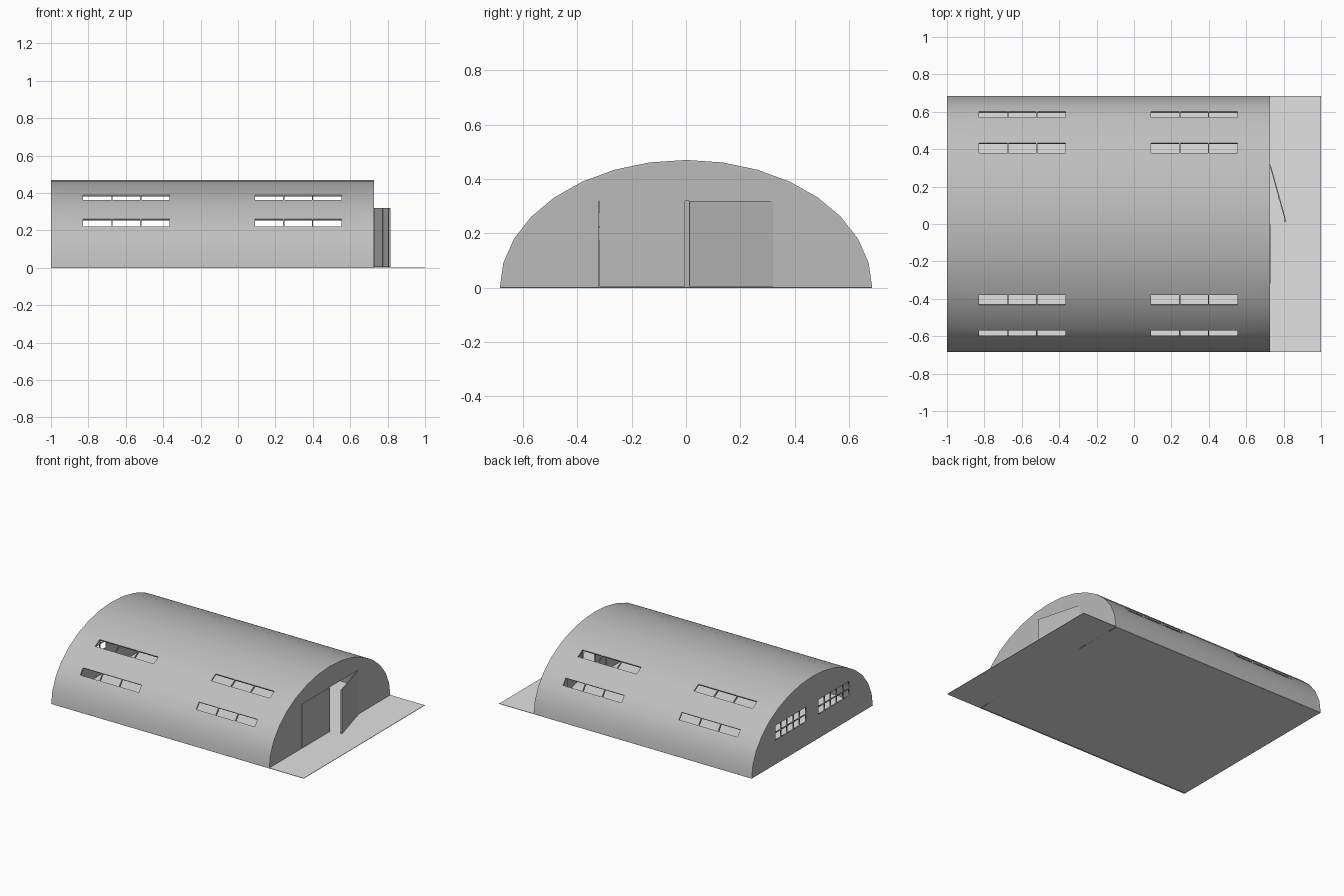
import bpy, bmesh, math
from mathutils import Vector

if "Cube" in bpy.data.objects:
    bpy.data.objects.remove(bpy.data.objects["Cube"])

HALF_W, HEIGHT, BACK, FRONT = 0.685, 0.47, -1.0, 0.727


def material(name, v):
    m = bpy.data.materials.new(name)
    m.diffuse_color = (v, v, v, 1)
    m.use_nodes = True
    m.node_tree.nodes["Principled BSDF"].inputs["Base Color"].default_value = m.diffuse_color
    return m


SHELL = material("shell grey", 0.52)
WALL = material("wall grey", 0.49)
FLOOR = material("floor light grey", 0.76)


def arc(k, s=1.0):
    a = math.pi * k / 16
    return Vector((HALF_W * s * math.cos(a), HEIGHT * s * math.sin(a)))


def add(name, data, mat):
    ob = bpy.data.objects.new(name, data)
    bpy.context.collection.objects.link(ob)
    data.materials.append(mat)
    return ob


def to_mesh(ob):
    bpy.ops.object.select_all(action='DESELECT')
    ob.select_set(True)
    bpy.context.view_layer.objects.active = ob
    bpy.ops.object.convert(target='MESH')


def box(bm, lo, hi):
    r = bmesh.ops.create_cube(bm, size=1)
    for v in r["verts"]:
        v.co = Vector([l + (c + 0.5) * (h - l) for l, h, c in zip(lo, hi, v.co)])


# Curved roof: grid of facets, window cells left out
profile, open_rows = [], []
for k in range(16):
    profile.append(arc(k))
    if k in (2, 4, 11, 13):
        open_rows.append(len(profile) if k < 8 else len(profile) - 1)
        profile.append((arc(k) + arc(k + 1)) / 2)
profile.append(arc(16))

xs, open_cols = [BACK], []
for start in (-0.829, 0.09):
    for n in range(3):                      # three panes between thin bars
        a = start + n * 0.1545
        open_cols.append(len(xs))
        xs += [a + (0.003 if n else 0), a + 0.1545 - (0.003 if n < 2 else 0)]
xs.append(FRONT)

bm = bmesh.new()
grid = [[bm.verts.new((x, p.x, p.y)) for p in profile] for x in xs]
for i in range(len(xs) - 1):
    for j in range(len(profile) - 1):
        if not (i in open_cols and j in open_rows):
            bm.faces.new((grid[i][j], grid[i][j + 1], grid[i + 1][j + 1], grid[i + 1][j]))
me = bpy.data.meshes.new("curved_roof")
bm.to_mesh(me)
bm.free()
roof = add("curved_roof", me, SHELL)
mod = roof.modifiers.new("thickness", 'SOLIDIFY')
mod.thickness, mod.offset = 0.01, -1
to_mesh(roof)
bpy.ops.object.shade_smooth_by_angle(angle=math.radians(30))


# End walls: filled outlines with holes
def end_wall(name, x, loops):
    cu = bpy.data.curves.new(name, 'CURVE')
    cu.dimensions, cu.fill_mode, cu.extrude = '2D', 'BOTH', 0.004
    for loop in loops:
        sp = cu.splines.new('POLY')
        sp.points.add(len(loop) - 1)
        sp.use_cyclic_u = True
        for pt, c in zip(sp.points, loop):
            pt.co = (c[0], c[1], 0, 1)
    ob = add(name, cu, WALL)
    ob.rotation_euler = (math.pi / 2, 0, math.pi / 2)
    ob.location.x = x
    to_mesh(ob)


outline = [tuple(arc(k, 0.99)) for k in range(17)]
panes = []
for y0 in (-0.42, 0.07):
    for c in range(5):
        for r in range(2):
            a, b = y0 + c * 0.07 + 0.003, 0.17 + r * 0.055 + 0.003
            panes.append([(a, b), (a + 0.064, b), (a + 0.064, b + 0.049), (a, b + 0.049)])
end_wall("back_wall", BACK + 0.004, [outline] + panes)
doorway = [(-0.32, 0), (-0.32, 0.32), (0.32, 0.32), (0.32, 0)]
end_wall("front_wall", FRONT - 0.004, [outline + doorway])


# Door leaves, hinge at the origin, running along local +x, battens inside
def leaf(name, hinge, tip, inside):
    d = Vector(tip) - Vector(hinge)
    bm = bmesh.new()
    box(bm, (0, -0.003, 0.004), (d.length, 0.003, 0.32))
    for f in (0.0, 0.56, 0.95):
        a = f * d.length
        y = sorted((inside * 0.002, inside * 0.006))
        box(bm, (a, y[0], 0.006), (a + 0.015, y[1], 0.318))
    me = bpy.data.meshes.new(name)
    bm.to_mesh(me)
    bm.free()
    ob = add(name, me, WALL)
    ob.location = (hinge[0], hinge[1], 0)
    ob.rotation_euler.z = math.atan2(d.y, d.x)


leaf("open_door", (FRONT, 0.319), (0.812, 0.012), -1)
leaf("closed_door", (FRONT - 0.001, -0.319), (FRONT - 0.001, -0.003), 1)

# Floor slab with apron
bm = bmesh.new()
box(bm, (-1, -HALF_W, 0), (1, HALF_W, 0.003))
me = bpy.data.meshes.new("floor")
bm.to_mesh(me)
bm.free()
add("floor", me, FLOOR)
